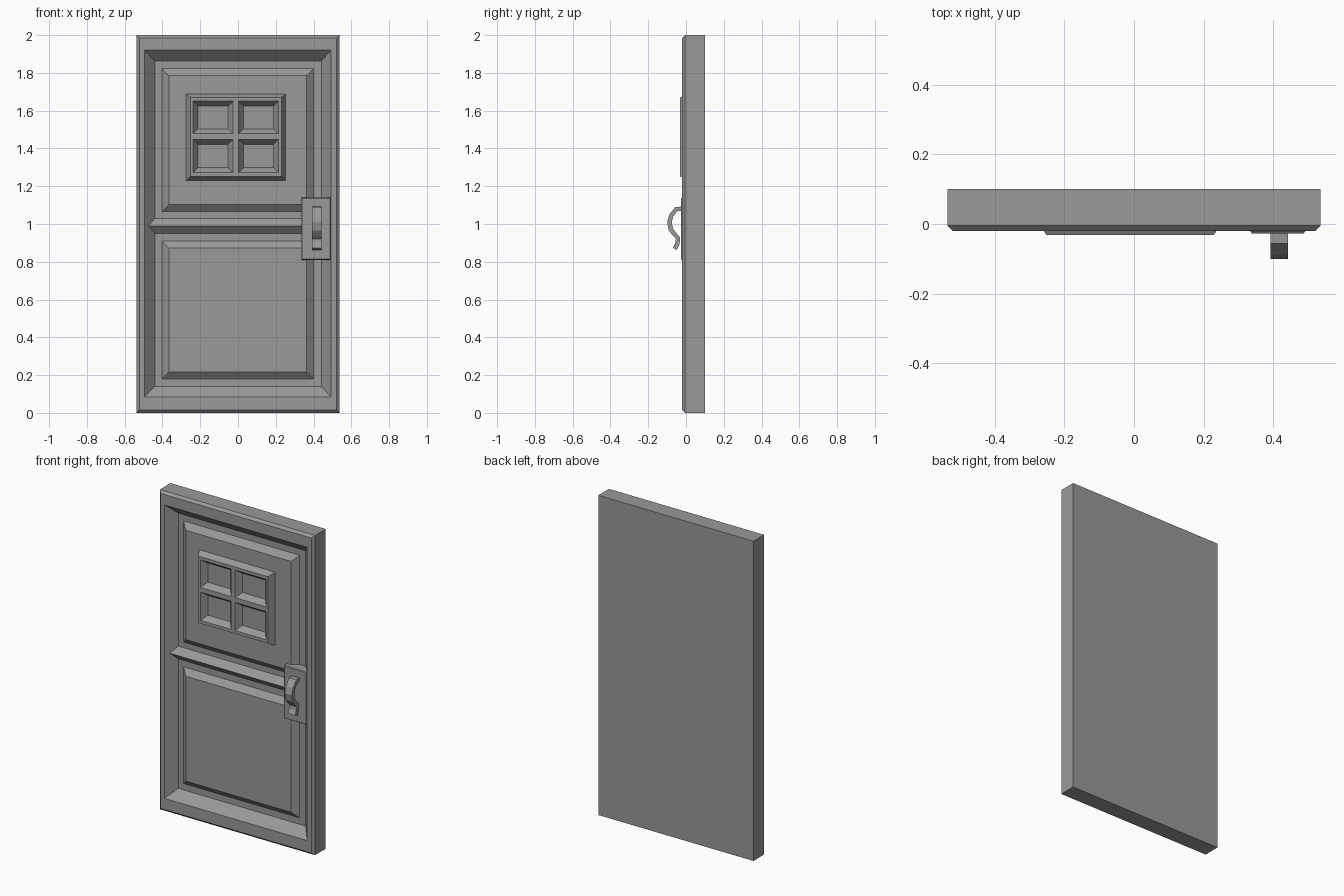
import bpy, bmesh
from mathutils import Vector

if "Cube" in bpy.data.objects:
    bpy.data.objects.remove(bpy.data.objects["Cube"])

dark = bpy.data.materials.new("dark_grey")
dark.diffuse_color = (0.32, 0.32, 0.32, 1)
dark.use_nodes = True
dark.node_tree.nodes["Principled BSDF"].inputs["Base Color"].default_value = dark.diffuse_color


def finish(bm, name):
    bmesh.ops.remove_doubles(bm, verts=bm.verts, dist=1e-5)
    bmesh.ops.recalc_face_normals(bm, faces=bm.faces)
    mesh = bpy.data.meshes.new(name)
    bm.to_mesh(mesh)
    bm.free()
    mesh.materials.append(dark)
    ob = bpy.data.objects.new(name, mesh)
    bpy.context.collection.objects.link(ob)
    return ob


def loft(bm, rects, cap_start=True, cap_end=True):
    """Join a stack of (x0, x1, z0, z1, y) rectangles."""
    rings = [[bm.verts.new((x, y, z)) for x, z in ((a, c), (b, c), (b, d), (a, d))]
             for a, b, c, d, y in rects]
    for r, s in zip(rings, rings[1:]):
        for i in range(4):
            j = (i + 1) % 4
            bm.faces.new((r[i], r[j], s[j], s[i]))
    if cap_start:
        bm.faces.new(rings[0])
    if cap_end:
        bm.faces.new(rings[-1])


def lofted(name, rects):
    bm = bmesh.new()
    loft(bm, rects)
    return finish(bm, name)


def prism(name, left, right):
    """Skin between two matching end outlines with quads around the sides."""
    bm = bmesh.new()
    a = [bm.verts.new(p) for p in left]
    b = [bm.verts.new(p) for p in right]
    n = len(a)
    for i in range(n):
        j = (i + 1) % n
        bm.faces.new((a[i], a[j], b[j], b[i]))
    bm.faces.new(a)
    bm.faces.new(b)
    return finish(bm, name)


FLOOR, PANEL, FRONT = 0.038, 0.007, -0.02

# Door slab with chamfered rim and sloped recess
lofted("door_slab", [
    (-0.537, 0.537, 0, 2, 0.1),
    (-0.537, 0.537, 0, 2, -0.005),
    (-0.522, 0.522, 0.015, 1.985, FRONT),
    (-0.495, 0.493, 0.085, 1.92, FRONT),
    (-0.44, 0.441, 0.14, 1.862, FLOOR)])

# Raised panels
for name, z0, z1 in (("upper_panel", 1.065, 1.823), ("lower_panel", 0.18, 0.91)):
    lofted(name, [(-0.403, 0.4, z0, z1, FLOOR + 0.005),
                  (-0.403, 0.4, z0, z1, FLOOR),
                  (-0.366, 0.363, z0 + 0.037, z1 - 0.037, PANEL)])

# Middle rail ridge, running into the recess slopes
prism("middle_rail",
      [(-0.44, FLOOR, 1.03), (-0.475, 0.002, 0.99), (-0.44, FLOOR, 0.95)],
      [(0.44, FLOOR, 1.03), (0.472, 0.002, 0.99), (0.44, FLOOR, 0.95)])

# Window frame with sloped sides and four tapered panes
bm = bmesh.new()
y_top = -0.032
xs = [-0.252, -0.237, -0.027, 0.002, 0.215, 0.23]
zs = [1.252, 1.272, 1.448, 1.478, 1.65, 1.67]
loft(bm, [(-0.275, 0.252, 1.23, 1.69, PANEL + 0.001),
          (xs[0], xs[-1], zs[0], zs[-1], y_top)], cap_end=False)
for i in range(5):
    for j in range(5):
        cell = (xs[i], xs[i + 1], zs[j], zs[j + 1])
        if i in (1, 3) and j in (1, 3):
            a, b, c, d = cell
            t = 0.026
            loft(bm, [(*cell, y_top), (a + t, b - t, c + t, d - t, 0.003)],
                 cap_start=False)
        else:
            loft(bm, [(*cell, y_top)], cap_end=False)
finish(bm, "window_frame")

# Handle plate
lofted("handle_plate", [(0.335, 0.492, 0.81, 1.14, FLOOR),
                        (0.335, 0.492, 0.81, 1.14, -0.022),
                        (0.339, 0.488, 0.814, 1.136, -0.027)])

# Curved pull handle: ribbon of constant thickness along a (y, z) path
path = [Vector(p) for p in ((-0.02, 1.08), (-0.05, 1.08), (-0.078, 1.045), (-0.088, 1.01),
                            (-0.08, 0.97), (-0.06, 0.945), (-0.042, 0.925),
                            (-0.046, 0.895), (-0.059, 0.868))]
outer, inner = [], []
for i, p in enumerate(path):
    t = (path[min(i + 1, len(path) - 1)] - path[max(i - 1, 0)]).normalized()
    n = Vector((t.y, -t.x)) * 0.012
    outer.append(p + n)
    inner.append(p - n)
bm = bmesh.new()
rows = [[[bm.verts.new((x, p.x, p.y)) for p in side] for side in (outer, inner)]
        for x in (0.393, 0.443)]
(a, b), (c, d) = rows
for i in range(len(path) - 1):
    for u, v in ((a, b), (b, d), (d, c), (c, a)):
        bm.faces.new((u[i], v[i], v[i + 1], u[i + 1]))
for k in (0, -1):
    bm.faces.new((a[k], b[k], d[k], c[k]))
finish(bm, "pull_handle")
